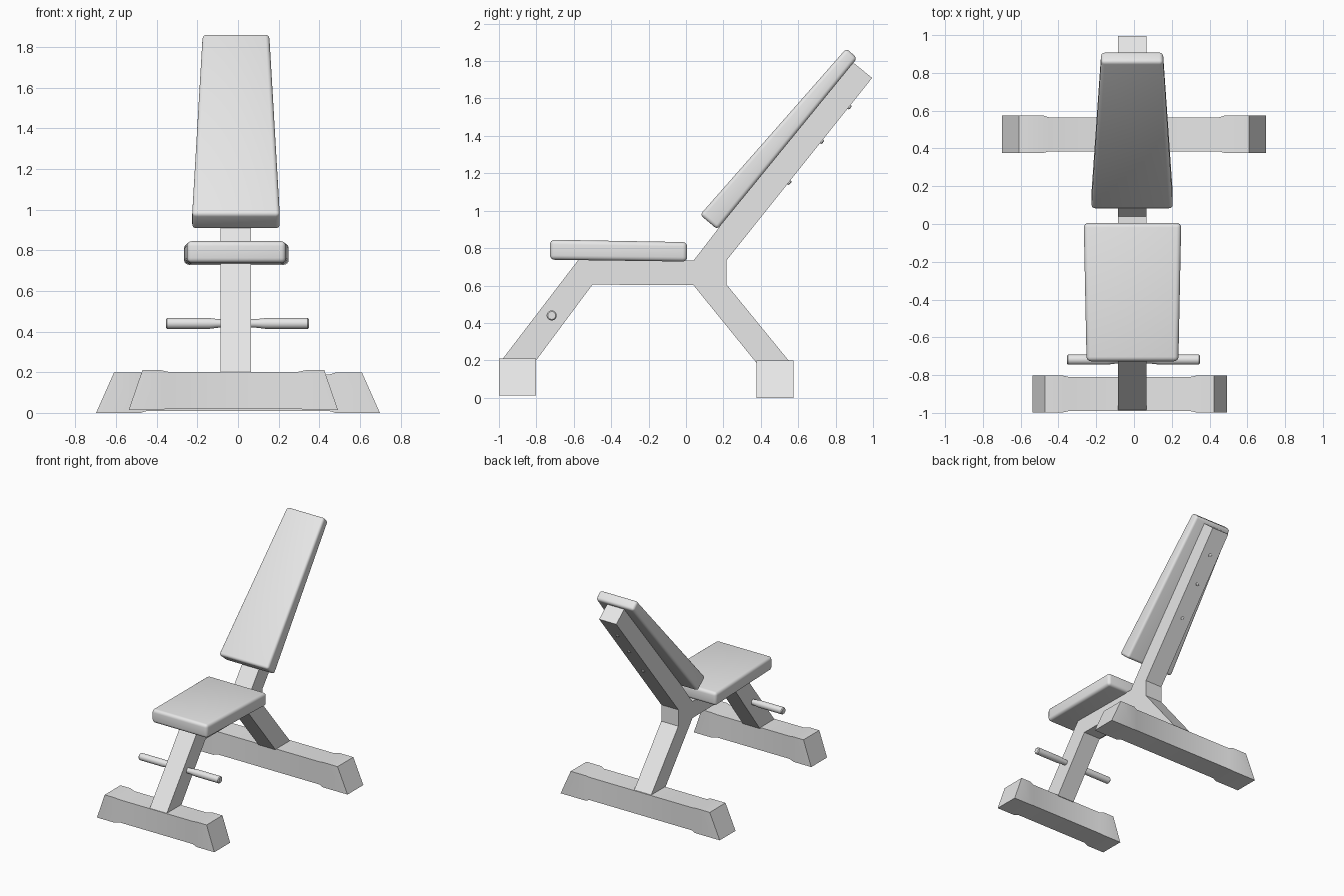
import bpy
import bmesh
import math
from mathutils import Vector

cube = bpy.data.objects.get("Cube")
if cube:
    bpy.data.objects.remove(cube, do_unlink=True)

grey = bpy.data.materials.new("light_grey")
grey.use_nodes = True
colour = (0.8, 0.8, 0.8, 1)
grey.diffuse_color = colour
grey.node_tree.nodes["Principled BSDF"].inputs["Base Color"].default_value = colour


def finish(name, bm, angle=30):
    """Turn a bmesh into a named, shaded object."""
    bmesh.ops.recalc_face_normals(bm, faces=bm.faces)
    mesh = bpy.data.meshes.new(name)
    bm.to_mesh(mesh)
    bm.free()
    mesh.materials.append(grey)
    obj = bpy.data.objects.new(name, mesh)
    bpy.context.collection.objects.link(obj)
    bpy.ops.object.select_all(action='DESELECT')
    obj.select_set(True)
    bpy.context.view_layer.objects.active = obj
    bpy.ops.object.shade_smooth_by_angle(angle=math.radians(angle))
    return obj


def loft(name, rings, bevel=0.0, angle=30):
    """Skin matching rings of points and cap both ends."""
    bm = bmesh.new()
    loops = [[bm.verts.new(p) for p in ring] for ring in rings]
    n = len(loops[0])
    for a, b in zip(loops, loops[1:]):
        for i in range(n):
            j = (i + 1) % n
            bm.faces.new((a[i], a[j], b[j], b[i]))
    bm.faces.new(loops[0])
    bm.faces.new(loops[-1])
    if bevel:
        bmesh.ops.recalc_face_normals(bm, faces=bm.faces)
        bmesh.ops.bevel(bm, geom=bm.edges[:], offset=bevel, segments=4,
                        profile=0.5, affect='EDGES')
    return finish(name, bm, angle)


def side_prism(name, outline, centre, bevel=0.0, angle=30):
    """Extrude a side outline of (y, z, half width) points across x."""
    rings = [[(centre + s * w, y, z) for y, z, w in outline] for s in (-1, 1)]
    return loft(name, rings, bevel, angle)


def foot(name, centre, y, z, bottom, top, block, beam):
    """Cross bar with slanted ends and end blocks that step down to a beam."""
    def ring(x_low, x_high, half):
        return [(centre + x, y + sy * half, z + sz * half)
                for x, sy, sz in ((x_low, -1, -1), (x_low, 1, -1),
                                  (x_high, 1, 1), (x_high, -1, 1))]
    stations = [(bottom, top, 0.099), (block, block, 0.099), (beam, beam, 0.09)]
    rings = [ring(-a, -b, h) for a, b, h in stations]
    rings += [ring(a, b, h) for a, b, h in reversed(stations)]
    return loft(name, rings)


def rod(name, start, axis, stations):
    """Round bar from (distance, radius) stations along an axis."""
    start, axis = Vector(start), Vector(axis).normalized()
    u = axis.orthogonal().normalized()
    v = axis.cross(u)
    rings = []
    for d, r in stations:
        turns = [2 * math.pi * k / 20 for k in range(20)]
        rings.append([start + axis * d + (u * math.cos(t) + v * math.sin(t)) * r
                      for t in turns])
    return loft(name, rings, angle=40)


# Floor bars
foot("front_foot", -0.023, -0.9, 0.112, 0.515, 0.447, 0.36, 0.32)
foot("rear_foot", 0, 0.475, 0.099, 0.698, 0.61, 0.48, 0.45)

# One-piece frame: front leg, seat rail, rear leg and back post
frame = [(-0.99, 0.195), (-0.805, 0.195), (-0.5, 0.605), (0.04, 0.602),
         (0.378, 0.185), (0.56, 0.185), (0.217, 0.605), (0.217, 0.735),
         (0.995, 1.71), (0.872, 1.81), (0.04, 0.733), (-0.575, 0.738)]
side_prism("frame", [(y, z, 0.075) for y, z in frame], -0.01)

# Cushions
side_prism("seat_pad", [(-0.727, 0.738, 0.243), (0.006, 0.728, 0.258),
                        (0.006, 0.832, 0.258), (-0.727, 0.845, 0.243)],
           -0.008, 0.024, 45)
side_prism("back_pad", [(0.168, 0.9, 0.216), (0.915, 1.815, 0.164),
                        (0.858, 1.868, 0.164), (0.075, 0.978, 0.216)],
           -0.01, 0.02, 45)

# Foot peg, necked where it meets the leg
rod("foot_peg", (-0.003, -0.718, 0.44), (1, 0, 0),
    [(-0.352, 0.021), (-0.346, 0.027), (-0.14, 0.027), (-0.09, 0.021),
     (0.09, 0.021), (0.14, 0.027), (0.346, 0.027), (0.352, 0.021)])

# Bolt heads down the back of the post
for i, y in enumerate((0.55, 0.725, 0.872)):
    z = 0.735 + (y - 0.217) * 1.253
    rod(f"bolt_{i + 1}", (-0.01, y, z), (0, 0.975, -0.778),
        [(-0.01, 0.013), (0.006, 0.013), (0.01, 0.008)])
